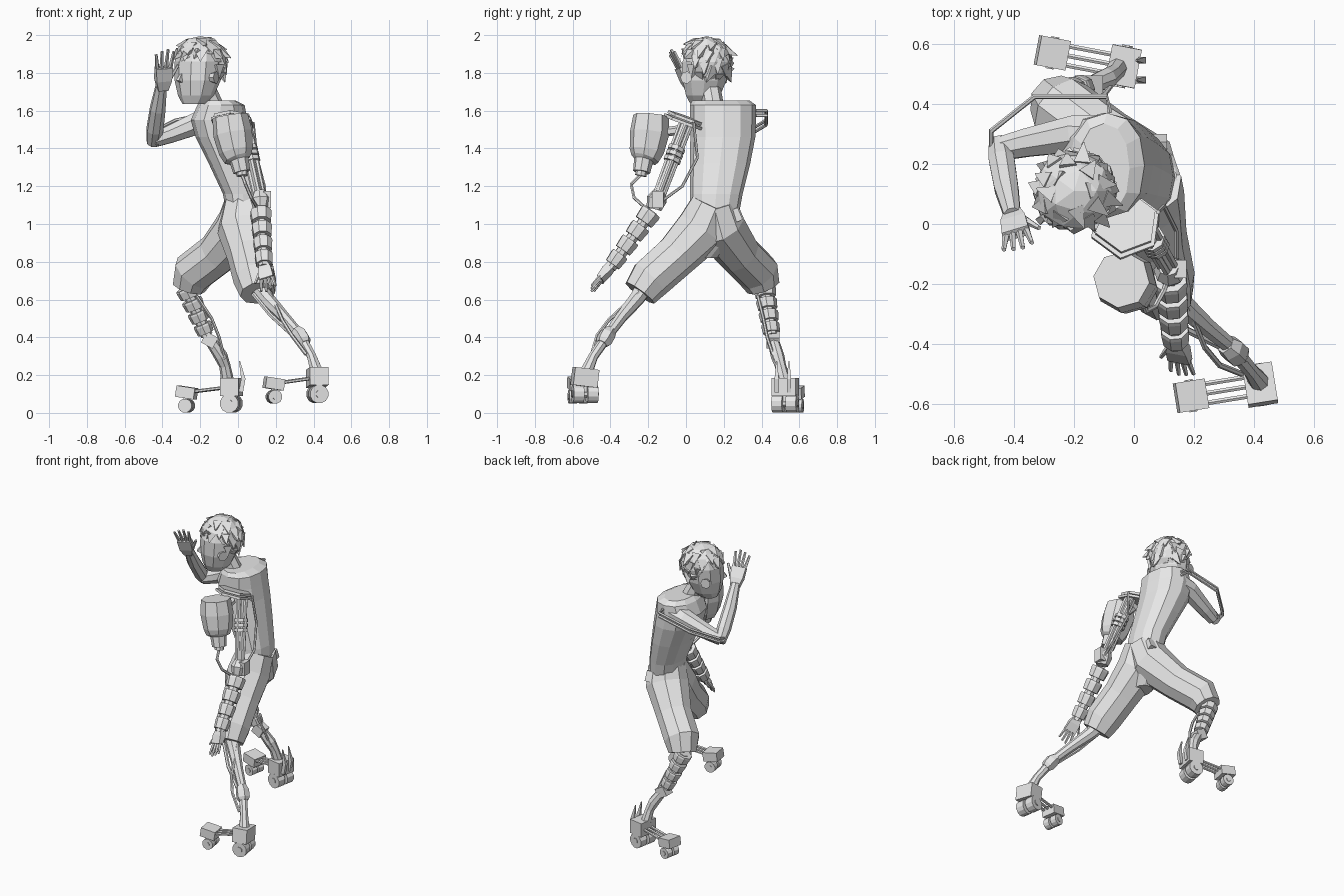
import bpy, bmesh, math, random
from mathutils import Vector, Matrix

random.seed(4)
cube = bpy.data.objects.get("Cube")
if cube:
    bpy.data.objects.remove(cube, do_unlink=True)

grey = bpy.data.materials.new("plain grey")
grey.use_nodes = True
grey.diffuse_color = (.8, .8, .8, 1)
grey.node_tree.nodes["Principled BSDF"].inputs["Base Color"].default_value = (.8, .8, .8, 1)


def finish(name, bm):
    bmesh.ops.recalc_face_normals(bm, faces=bm.faces)
    mesh = bpy.data.meshes.new(name)
    bm.to_mesh(mesh)
    bm.free()
    mesh.materials.append(grey)
    bpy.context.collection.objects.link(bpy.data.objects.new(name, mesh))


def skin(name, rings):
    """Join rings of points into a closed flat-faced surface."""
    bm = bmesh.new()
    loops = [[bm.verts.new(p) for p in ring] for ring in rings]
    n = len(loops[0])
    for a, b in zip(loops, loops[1:]):
        for i in range(n):
            j = (i + 1) % n
            bm.faces.new((a[i], a[j], b[j], b[i]))
    bm.faces.new(loops[0][::-1])
    bm.faces.new(loops[-1])
    finish(name, bm)


def tube(name, path, sides=8):
    """Sweep a polygon along (x, y, z, radius) points."""
    pts = [Vector(p[:3]) for p in path]
    rings, old, quat = [], None, None
    for i, p in enumerate(pts):
        t = (pts[min(i + 1, len(pts) - 1)] - pts[max(i - 1, 0)]).normalized()
        quat = old.rotation_difference(t) @ quat if old else t.to_track_quat('Z', 'Y')
        old = t
        rings.append([p + quat @ Vector((math.cos(a), math.sin(a), 0)) * path[i][3]
                      for a in (math.tau * (k + .5) / sides for k in range(sides))])
    skin(name, rings)


def rod(name, p, q, r, sides=8, r2=None):
    tube(name, [(*p, r), (*q, r if r2 is None else r2)], sides)


def hose(name, pts, r):
    tube(name, [(*p, r) for p in pts], 6)


def loft(name, layers, sides=12, power=.9):
    """Stack level rounded sections: (x, y, z, half width, half depth)."""
    def bend(v):
        return math.copysign(abs(v) ** power, v)
    skin(name, [[(x + rx * bend(math.cos(a)), y + ry * bend(math.sin(a)), z)
                 for a in (math.tau * k / sides for k in range(sides))]
                for x, y, z, rx, ry in layers])


def box(name, centre, size, rot=Matrix.Identity(4)):
    bm = bmesh.new()
    bmesh.ops.create_cube(bm, size=1)
    bm.transform(Matrix.Translation(centre) @ rot @ Matrix.Diagonal((*size, 1)))
    finish(name, bm)


def segments(name, p, q, count, r1, r2):
    """Armour rings threaded on a core rod."""
    p, q = Vector(p), Vector(q)
    rod(name + "_core", p, q, r2 * .7)
    for i in range(count):
        a, b = p.lerp(q, (i + .05) / count), p.lerp(q, (i + .8) / count)
        r = r1 + (r2 - r1) * i / count
        tube(f"{name}_ring_{i}", [(*a, r * .95), (*a.lerp(b, .2), r), (*b, r * .9)], 8)


def hand(name, wrist, tip, side, width):
    """Tapered palm, four fingers and a thumb on the +side edge."""
    wrist, tip, side = Vector(wrist), Vector(tip), Vector(side)
    reach = tip - wrist
    d = reach.normalized()
    side = (side - d * side.dot(d)).normalized()
    depth = d.cross(side)
    skin(name + "_palm", [[wrist + reach * k + side * sx * w + depth * sy * t
                           for sx, sy in ((-1, -1), (1, -1), (1, 1), (-1, 1))]
                          for k, w, t in ((-.05, width * .3, width * .28),
                                          (.2, width * .48, width * .3),
                                          (.52, width * .52, width * .2))])
    for i in range(4):
        s = (i - 1.5) / 1.5
        base = wrist + reach * .48 + side * s * width * .4
        end = wrist + reach * (1 - .1 * abs(s - .2)) + side * s * width * .55
        rod(f"{name}_finger_{i}", base, end, width * .14, 5, width * .09)
    base = wrist + reach * .15 + side * width * .35
    end = wrist + reach * .55 + side * width * .9
    rod(name + "_thumb", base, end, width * .17, 5, width * .09)


# Torso and neck
loft("torso", [(.04, .15, 1.05, .1, .13), (.025, .16, 1.16, .105, .14),
               (-.03, .18, 1.32, .125, .16), (-.08, .195, 1.46, .145, .172),
               (-.1, .195, 1.55, .15, .175), (-.09, .195, 1.63, .125, .175),
               (-.1, .185, 1.655, .085, .15)])
rod("neck", (-.12, .15, 1.6), (-.17, .13, 1.71), .055)

# Baggy shorts
tube("right_short_leg", [(.04, .15, 1.1, .12), (.015, .18, .98, .14), (-.11, .285, .84, .115),
                         (-.238, .382, .742, .115), (-.262, .41, .665, .09)], 9)
tube("left_short_leg", [(.04, .14, 1.1, .12), (.03, .08, .97, .14), (.06, -.05, .835, .118),
                        (.09, -.19, .71, .115), (.105, -.245, .635, .095)], 9)
loft("seat_of_shorts", [(.01, .085, .82, .06, .08), (.015, .115, .9, .095, .14),
                        (.025, .13, 1.02, .11, .155), (.04, .145, 1.09, .105, .13)])
box("shirt_flap", (.06, .25, 1.04), (.1, .08, .07), Matrix.Rotation(.4, 4, 'X'))

# Head, facing along `face`
face = Vector((-.75, -.65, 0)).normalized()
cross = Vector((face.y, -face.x, 0))
middle = Vector((-.2, .11, 0))
loft("head", [((middle + face * f).x, (middle + face * f).y, z, r, r)
              for f, z, r in ((.045, 1.635, .06), (.03, 1.68, .095), (.018, 1.76, .122),
                              (.01, 1.86, .128), (0, 1.93, .105), (0, 1.97, .05))], 10, 1)
rod("nose", middle + face * .125 + Vector((0, 0, 1.8)),
    middle + face * .148 + Vector((0, 0, 1.755)), .008, 4, .018)
for s, label in ((1, "right"), (-1, "left")):
    ear = middle + face * .02 + cross * s * .11 + Vector((0, 0, 1.775))
    rod(label + "_ear", ear, ear + cross * s * .028 - face * .012, .024, 7, .034)

# Hair cap cut open at the face and cheeks, with chunky ragged locks
crown = middle + Vector((0, 0, 1.858))
bm = bmesh.new()
bmesh.ops.create_icosphere(bm, subdivisions=2, radius=.138)
for v in bm.verts:
    v.co *= random.uniform(.96, 1.06)
gone = [f for f in bm.faces
        if f.calc_center_median().z < (.03 if f.calc_center_median().dot(face) > -.03 else -.1)]
bmesh.ops.delete(bm, geom=gone, context='FACES')
bm.transform(Matrix.Translation(crown))
finish("hair_cap", bm)
LOCKS = 52
for i in range(LOCKS):
    h = .93 - 1.5 * i / LOCKS
    a = i * 2.4
    n = Vector((math.cos(a) * math.sqrt(1 - h * h), math.sin(a) * math.sqrt(1 - h * h), h))
    if h < .35 and n.dot(face) > -.2:
        continue
    down = (Vector((0, 0, -1)) + n * h + cross * random.uniform(-.6, .6)).normalized()
    root = crown + n * .113
    end = root + down * random.uniform(.055, .08) + n * random.uniform(.01, .03)
    rod(f"hair_lock_{i}", root, end, .04, 4, .002)

# Raised right arm
tube("right_upper_arm", [(-.1, .29, 1.56, .08), (-.2, .3, 1.54, .065), (-.36, .27, 1.475, .05),
                         (-.445, .25, 1.445, .042)])
tube("right_forearm", [(-.45, .27, 1.43, .035), (-.44, .21, 1.5, .046), (-.425, .12, 1.61, .043),
                       (-.405, .03, 1.74, .03)])
hand("right_hand", (-.4, .025, 1.725), (-.385, -.085, 1.925), (1, .35, 0), .088)
for lift in (0, .025):
    hose("arm_brace", [(-.08, .37, 1.6 - lift), (-.09, .425, 1.6 - lift), (-.33, .425, 1.55 - lift),
                       (-.475, .31, 1.48 - lift), (-.475, .25, 1.46 - lift),
                       (-.42, .23, 1.45 - lift)], .009)

# Left shoulder plates and canister
tilt = Vector((.05, .36, 1)).normalized()
hub = Vector((-.03, -.005, 1.53))
for k, r in ((0, .122), (.022, .108)):
    rod("shoulder_plate", hub + tilt * k, hub + tilt * (k + .016), r, 6)
rod("canister_bracket", (-.03, -.02, 1.5), (-.02, -.16, 1.48), .025, 6)
tube("canister", [(-.042, -.185, 1.572, .095), (-.028, -.193, 1.48, .105),
                  (-.01, -.208, 1.385, .092), (0, -.218, 1.345, .075),
                  (.006, -.224, 1.338, .052), (.02, -.235, 1.275, .046)], 8)
rod("canister_nozzle", (.02, -.235, 1.28), (.022, -.24, 1.255), .03)
hose("canister_hose", [(.022, -.24, 1.26), (.04, -.29, 1.21), (.07, -.275, 1.14),
                       (.1, -.22, 1.09), (.12, -.16, 1.09)], .009)

# Mechanical left arm
shoulder = Vector((.03, 0, 1.53))
elbow = Vector((.12, -.155, 1.12))
rod("upper_arm_core", shoulder, elbow, .026, 6)
for dx, dy in ((-.03, 0), (.03, 0), (0, -.03), (.01, .03)):
    shift = Vector((dx, dy, 0))
    rod("upper_arm_strut", shoulder + shift, elbow + shift * .8, .013, 6)
for k in (.3, .37, .44):
    p = shoulder.lerp(elbow, k)
    rod("upper_arm_coil", p, p + Vector((.005, -.008, -.02)), .046, 8)
hose("arm_cable", [(.08, .04, 1.54), (.1, .06, 1.35), (.14, -.02, 1.2), (.14, -.13, 1.12)], .008)
tube("elbow_joint", [(.115, -.14, 1.17, .035), (.12, -.155, 1.13, .055), (.12, -.17, 1.08, .04)], 8)
box("elbow_cover", (.155, -.15, 1.13), (.04, .06, .09))
segments("left_forearm", (.12, -.18, 1.07), (.14, -.4, .77), 4, .06, .047)
hand("left_hand", (.142, -.395, .78), (.163, -.505, .645), (-1, .25, -.25), .075)

# Right lower leg
segments("right_shin", (-.275, .415, .665), (-.165, .455, .41), 4, .06, .046)
box("right_ankle_joint", (-.15, .46, .385), (.07, .07, .065), Matrix.Rotation(.5, 4, 'Y'))
tube("right_ankle", [(-.15, .46, .39, .03), (-.09, .485, .3, .036), (-.07, .5, .25, .03),
                     (-.055, .52, .17, .034)])
hose("right_shin_hose", [(-.22, .38, .62), (-.14, .41, .5), (-.1, .43, .4), (-.07, .47, .28)], .009)

# Left lower leg
tube("left_shin", [(.1, -.22, .67, .05), (.15, -.26, .605, .042), (.24, -.34, .51, .032),
                   (.325, -.41, .415, .027)])
tube("left_ankle_joint", [(.305, -.4, .435, .034), (.325, -.415, .415, .044),
                          (.345, -.435, .38, .044), (.355, -.445, .365, .032)], 6)
tube("left_ankle", [(.345, -.435, .38, .028), (.39, -.49, .3, .026), (.42, -.53, .21, .036)])
hose("left_shin_hose", [(.17, -.25, .64), (.235, -.41, .49), (.285, -.47, .41), (.36, -.5, .31)], .01)
hose("left_calf_strut", [(.08, -.27, .63), (.17, -.35, .52), (.29, -.41, .41)], .012)


# Skate feet
def foot(name, heel, toe, roll):
    heel, toe = Vector(heel), Vector(toe)
    yaw = math.atan2(heel.y - toe.y, heel.x - toe.x)
    rot = Matrix.Rotation(yaw, 4, 'Z')
    across = rot.to_3x3() @ Vector((0, 1, 0))
    box(name + "_heel_block", heel, (.1, .13, .095), rot @ Matrix.Rotation(roll, 4, 'X'))
    box(name + "_toe_block", toe, (.1, .1, .06), rot @ Matrix.Rotation(.15, 4, 'Y'))
    for s in (-.032, 0, .032):
        rod(name + "_link", heel + across * s, toe + across * s, .009, 6)
    for base, drop, r, span in ((heel, .088, .05, .066), (toe, .07, .037, .05)):
        axle = base - Vector((0, 0, drop))
        rod(name + "_axle", axle - across * span * 1.08, axle + across * span * 1.08, r * .4)
        for s in (-1, 1):
            rod(name + "_wheel", axle + across * s * span * .15, axle + across * s * span, r, 12)
            box(name + "_fork", axle + across * s * span * .08 + Vector((0, 0, drop / 2)),
                (.03, .012, drop), rot)


foot("left_foot", (.42, -.535, .188), (.19, -.572, .155), -.12)
foot("right_foot", (-.035, .525, .138), (-.272, .57, .108), 0)
for y in (.48, .545):
    tube("right_heel_fin", [(.015, y, .11, .016), (.028, y, .18, .016), (.008, y, .275, .004)], 4)
